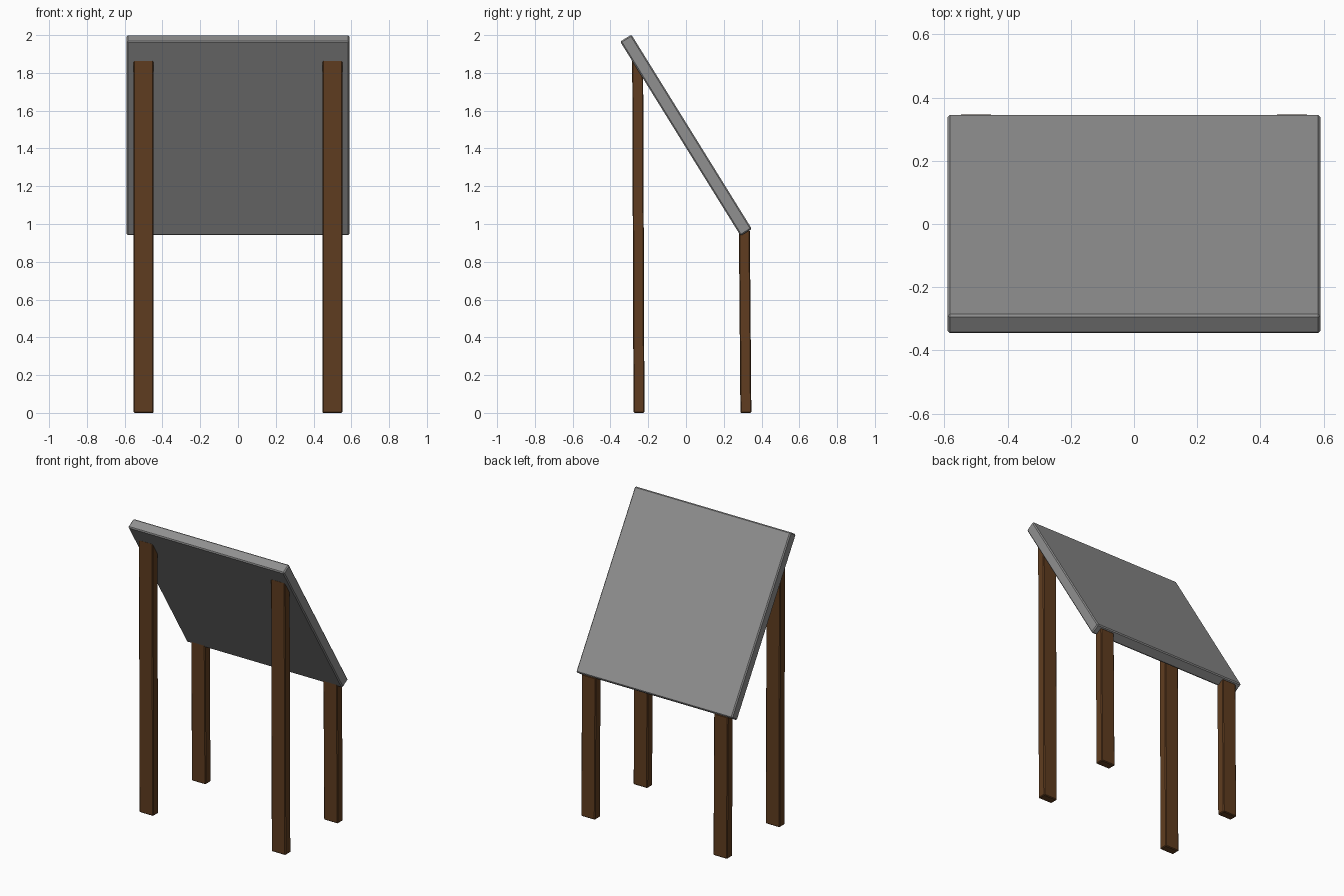
import bpy, math
from mathutils import Matrix

if "Cube" in bpy.data.objects:
    bpy.data.objects.remove(bpy.data.objects["Cube"])


def material(name, colour):
    mat = bpy.data.materials.new(name)
    mat.diffuse_color = (*colour, 1)
    mat.use_nodes = True
    mat.node_tree.nodes["Principled BSDF"].inputs["Base Color"].default_value = mat.diffuse_color
    return mat


wood = material("brown_wood", (0.115, 0.046, 0.014))
slate = material("dark_grey", (0.28, 0.28, 0.28))


def box(name, size, matrix, bevel, mat):
    """Chamfered box; the matrix is baked into the mesh."""
    bpy.ops.mesh.primitive_cube_add(size=1)
    ob = bpy.context.object
    ob.name = ob.data.name = name
    ob.data.transform(matrix @ Matrix.Diagonal((*size, 1)))
    ob.data.materials.append(mat)
    mod = ob.modifiers.new("chamfer", "BEVEL")
    mod.width = bevel
    mod.segments = 1


# Tilted board, high at the front and low at the back
tilt = Matrix.Rotation(-math.radians(58.2), 4, "X")
box("tilted_panel", (1.18, 1.21, 0.07),
    Matrix.Translation((0, 0, 1.47)) @ tilt, 0.007, slate)


# Legs lean very slightly forward and run up into the board
def leg(name, x, y, height, lean):
    shear = Matrix.Identity(4)
    shear[1][2] = -lean / height
    place = Matrix.Translation((x, y, 0)) @ shear @ Matrix.Translation((0, 0, height / 2))
    box(name, (0.106, 0.058, height), place, 0.005, wood)


for side, x in (("left", -0.5), ("right", 0.5)):
    leg("front_leg_" + side, x, -0.249, 1.867, 0.007)
    leg("back_leg_" + side, x, 0.317, 0.967, 0.008)
